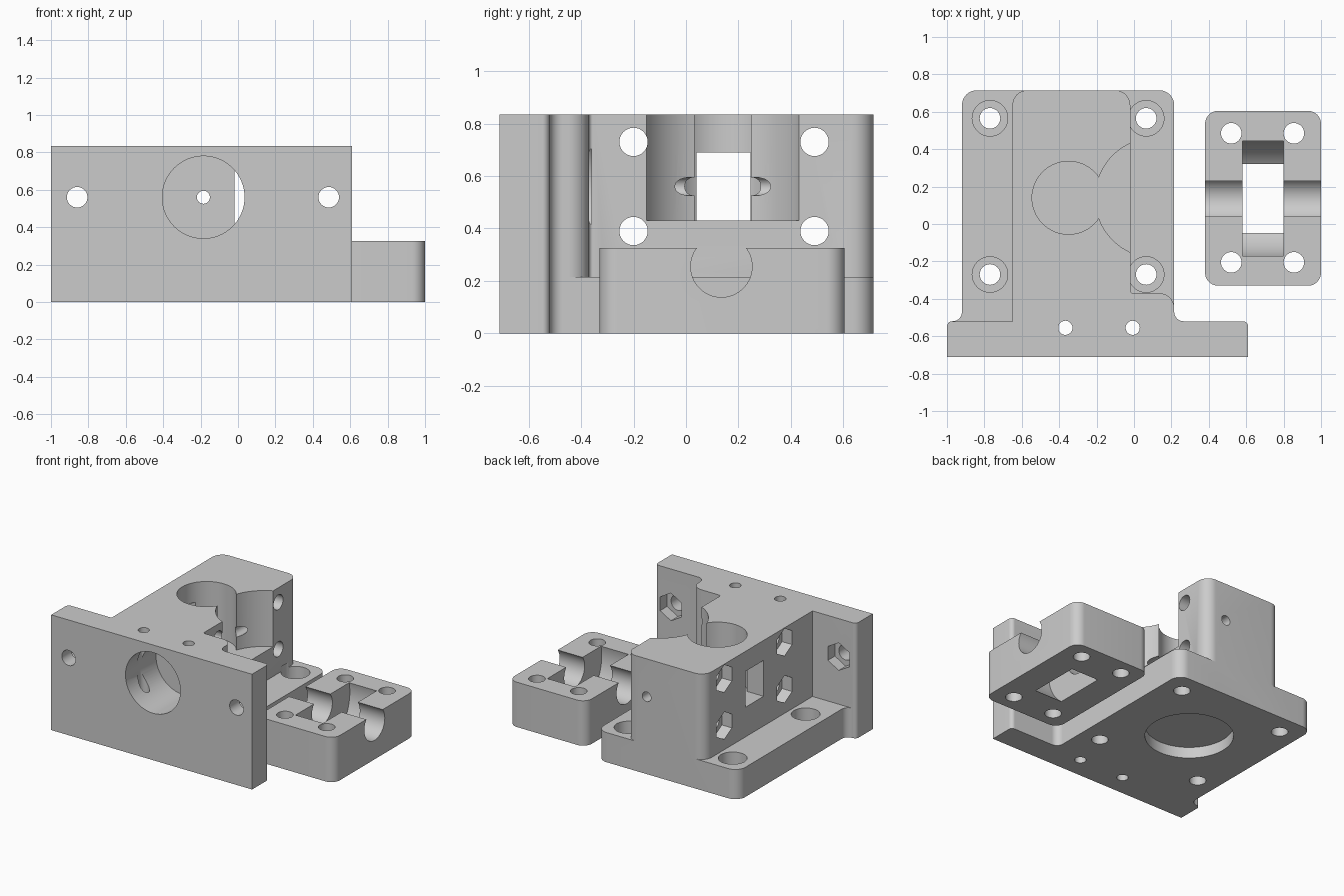
import bpy, bmesh, math
from mathutils import Vector, Matrix

if "Cube" in bpy.data.objects:
    bpy.data.objects.remove(bpy.data.objects["Cube"], do_unlink=True)

grey = bpy.data.materials.new("plain_grey_plastic")
grey.use_nodes = True
colour = (0.6, 0.6, 0.6, 1)
grey.diffuse_color = colour
grey.node_tree.nodes["Principled BSDF"].inputs["Base Color"].default_value = colour


def make(name, bm):
    bmesh.ops.recalc_face_normals(bm, faces=bm.faces)
    mesh = bpy.data.meshes.new(name)
    bm.to_mesh(mesh)
    bm.free()
    mesh.materials.append(grey)
    obj = bpy.data.objects.new(name, mesh)
    bpy.context.collection.objects.link(obj)
    return obj


def prism(name, corners, z0, z1, steps=10):
    """Extrude an outline of (x, y, corner radius) points."""
    outline = []
    for i, (x, y, r) in enumerate(corners):
        p = Vector((x, y, 0))
        if not r:
            outline.append(p)
            continue
        a = (Vector((*corners[i - 1][:2], 0)) - p).normalized()
        b = (Vector((*corners[(i + 1) % len(corners)][:2], 0)) - p).normalized()
        half = a.angle(b) / 2
        centre = p + (a + b).normalized() * r / math.sin(half)
        start = (p + a * r / math.tan(half) - centre).normalized()
        end = (p + b * r / math.tan(half) - centre).normalized()
        for k in range(steps + 1):
            outline.append(centre + start.slerp(end, k / steps).normalized() * r)
    bm = bmesh.new()
    face = bm.faces.new([bm.verts.new((p.x, p.y, z0)) for p in outline])
    up = bmesh.ops.extrude_face_region(bm, geom=[face])["geom"]
    bmesh.ops.translate(bm, vec=(0, 0, z1 - z0),
                        verts=[g for g in up if isinstance(g, bmesh.types.BMVert)])
    # Drop the source cap if the extrusion left it out of the shell, then close
    bmesh.ops.holes_fill(bm, edges=[e for e in bm.edges if e.is_boundary])
    return make(name, bm)


def box(name, x0, x1, y0, y1, z0, z1, r=0):
    return prism(name, [(x0, y0, r), (x1, y0, r), (x1, y1, r), (x0, y1, r)], z0, z1)


def rod(axis, u, v, r, start, end, sides=48):
    """Cylinder along an axis; u, v are the other two coordinates in order."""
    mid = (start + end) / 2
    turn = {"x": Matrix.Rotation(math.pi / 2, 4, "Y"),
            "y": Matrix.Rotation(math.pi / 2, 4, "X"), "z": Matrix()}[axis]
    place = {"x": (mid, u, v), "y": (u, mid, v), "z": (u, v, mid)}[axis]
    bm = bmesh.new()
    bmesh.ops.create_cone(bm, cap_ends=True, segments=sides, radius1=r, radius2=r,
                          depth=end - start, matrix=Matrix.Translation(place) @ turn)
    # Hexagons get a corner pointing up
    zs = [w.co.z for w in bm.verts]
    if sides == 6 and max(zs) - min(zs) < 1.9 * r:
        bmesh.ops.rotate(bm, verts=bm.verts, cent=place,
                         matrix=Matrix.Rotation(math.pi / 6, 3, axis.upper()))
    return make("cutter", bm)


def combine(obj, tool, operation="DIFFERENCE"):
    mod = obj.modifiers.new("join", "BOOLEAN")
    mod.operation, mod.solver, mod.object = operation, "EXACT", tool
    bpy.context.view_layer.objects.active = obj
    bpy.ops.object.modifier_apply(modifier=mod.name)
    bpy.data.objects.remove(tool, do_unlink=True)


def finish(obj):
    bpy.ops.object.select_all(action="DESELECT")
    obj.select_set(True)
    bpy.context.view_layer.objects.active = obj
    bpy.ops.object.shade_smooth_by_angle(angle=math.radians(30))


# Main body: low flange, then front plate and tall block
FRONT, PLATE, BACK = -0.71, -0.52, 0.715
LEDGE, TOP = 0.215, 0.835
body = prism("extruder_body", [
    (-1, FRONT, 0), (0.61, FRONT, 0), (0.61, PLATE, 0.028), (0.215, PLATE, 0.05),
    (0.215, BACK, 0.08), (-0.92, BACK, 0.08), (-0.92, PLATE, 0.05),
    (-1, PLATE, 0.028)], 0, LEDGE)
upper = prism("upper", [
    (-1, FRONT, 0), (0.61, FRONT, 0), (0.61, PLATE, 0.028), (0.215, PLATE, 0.05),
    (0.215, -0.37, 0.08), (-0.02, -0.37, 0.015), (-0.02, BACK, 0.08),
    (-0.65, BACK, 0.08), (-0.65, PLATE, 0), (-1, PLATE, 0.028)], 0, TOP)
combine(body, upper, "UNION")

# Gear well, bearing scallop and side window
FLOOR = 0.43
combine(body, rod("z", -0.35, 0.14, 0.195, FLOOR, 1, 64))
combine(body, rod("z", 0.113, 0.14, 0.32, FLOOR, 1, 96))
combine(body, box("cutter", -0.8, -0.35, 0.04, 0.245, FLOOR, 0.69))

# Round recess underneath
combine(body, rod("z", -0.35, 0.145, 0.29, -0.1, 0.08, 64))

# Nozzle socket with feed hole to the back
combine(body, rod("y", -0.185, 0.56, 0.22, -0.8, -0.36, 64))
combine(body, rod("y", -0.185, 0.56, 0.035, -0.5, 0.8, 24))

# Flange holes with counterbores
for x in (-0.77, 0.065):
    for y in (-0.27, 0.565):
        combine(body, rod("z", x, y, 0.055, -0.1, 0.3, 32))
        combine(body, rod("z", x, y, 0.095, 0.1, 0.25))

# Clamp bolt holes with nut traps
for y in (-0.2, 0.49):
    for z in (0.39, 0.73):
        combine(body, rod("x", y, z, 0.054, -0.8, 0.2, 32))
        combine(body, rod("x", y, z, 0.1, -0.75, -0.57, 6))

# Plate mounting holes with nut traps
for x in (-0.86, 0.485):
    combine(body, rod("y", x, 0.56, 0.055, -0.8, -0.4, 32))
    combine(body, rod("y", x, 0.56, 0.1, -0.6, -0.45, 6))

# Vertical retaining pin holes
for x in (-0.367, -0.007):
    combine(body, rod("z", x, -0.555, 0.038, -0.1, 1, 24))
finish(body)

# Idler block
idler = box("idler_block", 0.38, 1, -0.33, 0.605, 0, 0.325, 0.07)
combine(idler, rod("x", 0.135, 0.255, 0.117, 0.3, 1.1, 64))
combine(idler, rod("x", 0.137, 0.255, 0.315, 0.58, 0.8, 96))
for x in (0.52, 0.855):
    for y in (-0.205, 0.485):
        combine(idler, rod("z", x, y, 0.055, -0.1, 0.5, 32))
finish(idler)
